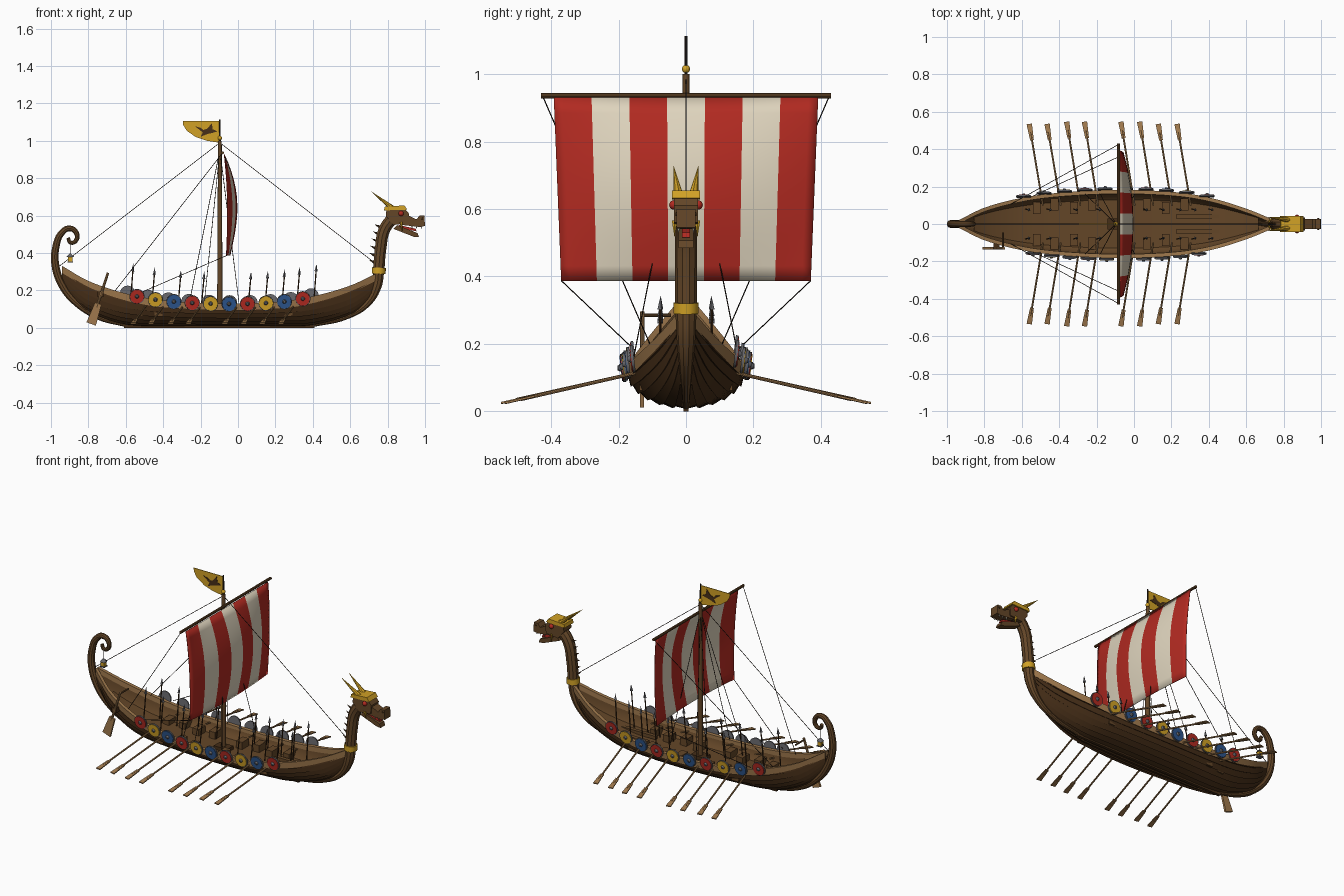
import bpy, bmesh, math
from mathutils import Vector

if "Cube" in bpy.data.objects:
    bpy.data.objects.remove(bpy.data.objects["Cube"], do_unlink=True)


def material(name, r, g, b):
    m = bpy.data.materials.new(name)
    m.use_nodes = True
    col = [(c / 255) ** 2.2 for c in (r, g, b)] + [1]
    m.diffuse_color = col
    m.node_tree.nodes["Principled BSDF"].inputs["Base Color"].default_value = col
    return m


DARK = material("dark_wood", 72, 50, 30)
WOOD = material("brown_wood", 100, 72, 44)
LIGHT = material("light_wood", 158, 120, 78)
GOLD = material("gold", 208, 160, 42)
RED = material("red", 176, 46, 38)
CREAM = material("cream", 222, 211, 188)
BLUE = material("blue", 48, 86, 140)
IRON = material("iron", 100, 100, 104)
ROPE = material("dark_rope", 44, 36, 30)


def finish(name, bm, *mats):
    bmesh.ops.recalc_face_normals(bm, faces=bm.faces)
    me = bpy.data.meshes.new(name)
    bm.to_mesh(me)
    bm.free()
    for m in mats:
        me.materials.append(m)
    ob = bpy.data.objects.new(name, me)
    bpy.context.collection.objects.link(ob)
    return ob


def loft(name, rings, mats, closed=True, rule=lambda j: 0):
    bm = bmesh.new()
    rows = [[bm.verts.new(p) for p in ring] for ring in rings]
    n = len(rows[0])
    for a, b in zip(rows, rows[1:]):
        for j in range(n if closed else n - 1):
            k = (j + 1) % n
            bm.faces.new((a[j], a[k], b[k], b[j])).material_index = rule(j)
    if closed:
        bm.faces.new(rows[0])
        bm.faces.new(rows[-1])
    return finish(name, bm, *mats)


def prism(name, profile, half, mat, y=0):
    # side profile in x and z, extruded across y
    return loft(name, [[(x, y + s * half, z) for x, z in profile] for s in (-1, 1)], [mat])


def rod(name, a, b, r1, r2, mat, sides=10):
    a, b = Vector(a), Vector(b)
    bm = bmesh.new()
    bmesh.ops.create_cone(bm, cap_ends=True, segments=sides, radius1=r1, radius2=r2, depth=(b - a).length)
    rot = (b - a).to_track_quat('Z', 'Y').to_matrix().to_4x4()
    bm.transform(rot)
    bmesh.ops.translate(bm, verts=bm.verts, vec=(a + b) / 2)
    return finish(name, bm, mat)


def box(name, c, size, mat):
    x, y, z = c
    w, d, h = (v / 2 for v in size)
    return prism(name, [(x - w, z - h), (x + w, z - h), (x + w, z + h), (x - w, z + h)], d, mat, y)


def ball(name, c, r, mat):
    bm = bmesh.new()
    bmesh.ops.create_uvsphere(bm, u_segments=12, v_segments=8, radius=r)
    bmesh.ops.translate(bm, verts=bm.verts, vec=c)
    return finish(name, bm, mat)


def tube(name, pts, mat):
    # smooth tapering tube through (x, z, radius) points
    cu = bpy.data.curves.new(name, 'CURVE')
    cu.dimensions, cu.bevel_depth, cu.bevel_resolution, cu.use_fill_caps = '3D', 1, 3, True
    sp = cu.splines.new('BEZIER')
    sp.resolution_u = 6
    sp.bezier_points.add(len(pts) - 1)
    for bp, (x, z, r) in zip(sp.bezier_points, pts):
        bp.co, bp.radius = (x, 0, z), r
        bp.handle_left_type = bp.handle_right_type = 'AUTO'
    cu.materials.append(mat)
    ob = bpy.data.objects.new(name, cu)
    bpy.context.collection.objects.link(ob)
    bpy.ops.object.select_all(action='DESELECT')
    bpy.context.view_layer.objects.active = ob
    ob.select_set(True)
    bpy.ops.object.convert(target='MESH')


def smooth_line(pts):
    def slope(i):
        a, b = pts[max(i - 1, 0)], pts[min(i + 1, len(pts) - 1)]
        return (b[1] - a[1]) / (b[0] - a[0])

    def f(x):
        i = max([k for k in range(len(pts) - 1) if pts[k][0] <= x] or [0])
        (x0, y0), (x1, y1) = pts[i], pts[i + 1]
        h = x1 - x0
        t = (x - x0) / h
        return ((1 + 2 * t) * (1 - t) ** 2 * y0 + t * (1 - t) ** 2 * h * slope(i)
                + t * t * (3 - 2 * t) * y1 + t * t * (t - 1) * h * slope(i + 1))
    return f


# Hull lines
sheer = smooth_line([(-.94, .325), (-.8, .245), (-.6, .178), (-.4, .142), (-.1, .125), (.2, .132), (.4, .163), (.6, .22), (.75, .29)])
beam = smooth_line([(-.94, .012), (-.8, .08), (-.6, .133), (-.4, .16), (-.1, .175), (.2, .165), (.4, .135), (.6, .075), (.75, .014)])
keel = smooth_line([(-.94, .23), (-.85, .13), (-.75, .068), (-.6, .022), (-.3, .015), (.2, .015), (.4, .02), (.6, .075), (.7, .15), (.75, .215)])
stations = [-.94 + 1.69 * i / 40 for i in range(41)]


def hull_point(x, s, out=0):
    b, k, h = beam(x), keel(x), sheer(x)
    a = s * math.pi / 2
    out *= min(1, b / .06)
    return Vector((x, (b + out) * math.sin(a), h - (h - k + out) * math.cos(a)))


# Overlapping planks outside, smooth skin inside
STRAKES, INNER = 7, 12
half = [p for j in range(STRAKES) for p in ((j / STRAKES, .007), ((j + 1) / STRAKES, 0))]
outer = [(-s, o) for s, o in reversed(half)] + half
section = outer + [(1 - 2 * i / INNER, -.011) for i in range(INNER + 1)]
loft("hull", [[hull_point(x, s, o) for s, o in section] for x in stations], [DARK, WOOD],
     rule=lambda j: 0 if j < len(outer) - 1 else 1)
loft("deck", [[hull_point(x, s, -.008) for s in (-.6, .6)] for x in stations[2:-2]], [WOOD], closed=False)
box("keel", (-.1, 0, .012), (1.02, .016, .024), DARK)

for s, side in ((-1, "right"), (1, "left")):
    rings = []
    for x in stations:
        y, z = beam(x), sheer(x)
        w = min(.014, y)
        rings.append([(x, s * (y + dy), z + dz) for dy, dz in ((-w, .006), (.007, .006), (.003, -.032), (-w, -.024))])
    loft(side + "_rail", rings, [LIGHT])

# Stem, neck and curled stern
tube("bow_neck", [(.4, .014, .01), (.58, .058, .013), (.69, .13, .02), (.74, .22, .028), (.752, .31, .032),
                  (.762, .42, .032), (.785, .53, .033), (.84, .6, .034)], WOOD)
tube("stern_curl", [(-.6, .014, .01), (-.75, .058, .014), (-.86, .13, .019), (-.935, .22, .022), (-.977, .34, .022),
                    (-.972, .44, .02), (-.945, .505, .018), (-.9, .532, .016), (-.863, .505, .014),
                    (-.868, .465, .012), (-.897, .457, .011), (-.908, .482, .01)], WOOD)
rod("neck_collar", (.752, 0, .29), (.754, 0, .322), .037, .037, GOLD, 16)
for i in range(6):
    z = .35 + .038 * i
    x = .722 + .2 * max(0, z - .4)
    rod("neck_spine", (x + .008, 0, z), (x - .022, 0, z + .014), .008, 0, DARK, 6)

# Dragon head
prism("skull", [(.79, .6), (.795, .645), (.89, .64), (.915, .61), (.91, .56), (.83, .55)], .036, WOOD)
prism("snout", [(.88, .615), (.955, .58), (.97, .6), (.996, .6), (1, .545), (.97, .54), (.88, .55)], .028, WOOD)
prism("lower_jaw", [(.85, .55), (.96, .507), (.968, .485), (.94, .487), (.83, .53)], .022, WOOD)
prism("tongue", [(.86, .55), (.95, .53), (.955, .516), (.86, .535)], .012, RED)
prism("brow_crest", [(.78, .628), (.785, .648), (.89, .655), (.905, .632)], .042, GOLD)
for s in (-1, 1):
    rod("horn", (.825, s * .022, .64), (.712, s * .037, .73), .015, 0, GOLD, 8)
    rod("fang", (.872, s * .034, .565), (.878, s * .034, .515), .009, 0, GOLD, 6)
    rod("nostril", (.985, s * .022, .585), (.985, s * .031, .585), .007, .005, DARK, 8)
    ball("eye", (.872, s * .036, .612), .014, RED)
    for x in (.93, .955, .98):
        rod("tooth", (x, s * .022, .545), (x, s * .022, .528), .005, 0, CREAM, 5)

# Mast, yard and striped sail
MX = -.097
rod("mast", (MX, 0, .03), (MX, 0, 1.0), .015, .01, WOOD, 12)
box("mast_step", (MX, 0, .07), (.09, .06, .03), DARK)
rod("flag_pole", (MX, 0, 1), (MX, 0, 1.113), .005, .004, ROPE, 8)
ball("mast_ball", (MX, 0, 1.015), .012, GOLD)
rod("yard", (-.083, -.43, .936), (-.083, .43, .936), .008, .008, WOOD)
rows = []
for i in range(13):
    v = i / 12
    w = .392 - .022 * v
    rows.append([(-.073 + .012 * v + math.sin(math.pi * v ** .9) * (.012 + .042 * (1 - u * u)) + .02 * v * (1 - u * u),
                  u * w, .93 - .544 * v) for u in (k / 14 - 1 for k in range(29))])
sail = loft("sail", rows, [RED, CREAM], closed=False, rule=lambda j: j // 4 % 2)
sail.modifiers.new("thickness", 'SOLIDIFY').thickness = .003

# Flag with a dark bird
prism("flag", [(-.295, 1.106), (MX, 1.106), (MX, .99), (-.165, 1.0), (-.225, 1.02), (-.275, 1.055), (-.293, 1.085)], .002, GOLD)
prism("flag_bird", [(-.23, 1.078), (-.2, 1.07), (-.185, 1.058), (-.165, 1.065), (-.14, 1.094), (-.135, 1.062),
                    (-.11, 1.05), (-.14, 1.042), (-.165, 1.036), (-.2, 1.022), (-.188, 1.045)], .004, DARK)


# Rigging
def rope(a, b):
    rod("rope", a, b, .0018, .0018, ROPE, 5)


rope((MX, 0, .99), (.725, 0, .352))
rope((MX, 0, .99), (-.955, 0, .33))
for s in (-1, 1):
    rope((-.083, s * .425, .935), (-.66, s * .105, .195))
    rope((-.058, s * .37, .388), (-.54, s * .15, .18))
    for x in (-.26, -.18, .005):
        rope((MX, 0, .95), (x, s * .16, .135))

# Shields: iron rim, painted face and boss
for s, start, step, order in ((-1, -.54, .0985, (RED, GOLD, BLUE)), (1, -.59, .109, (RED, BLUE, GOLD))):
    for i in range(10):
        x = start + step * i
        y, z = beam(x) + .008, sheer(x) + (.004 if s < 0 else .01)
        for name, a, b, r1, r2, m in (("shield_rim", 0, .008, .041, .041, IRON),
                                      ("shield_face", .001, .0105, .039, .037, order[i % 3]),
                                      ("shield_boss", .009, .02, .012, .006, IRON)):
            rod(name, (x, s * (y + a), z), (x, s * (y + b), z - .001), r1, r2, m, 18)

# Oars, rowing chests and spears
for s in (-1, 1):
    for i, x in enumerate((-.56, -.465, -.36, -.265, -.07, .03, .13, .23)):
        tip = Vector((x, s * (.535 + .012 * (i in (2, 3, 4, 5))), .025))
        grip = Vector((x + .073, s * .1, .125))
        rod("oar_shaft", grip, tip.lerp(grip, .1), .005, .005, LIGHT, 8)
        side = Vector((.013, s * .002, 0))
        up = Vector((0, 0, .003))
        loft("oar_blade", [[p - side * w - up, p + side * w - up, p + side * w + up, p - side * w + up]
                           for p, w in ((tip.lerp(grip, .2), .75), (tip, 1.1))], [LIGHT])
        box("rowing_chest", (x + .04, s * (.085 + .02 * (i % 2)), .085), (.042, .065, .045), WOOD)
    for x in (-.56, -.445, -.305, -.18, .07, .16, .25, .33, .42):
        top = sheer(x) + .175
        rod("spear_shaft", (x - .02, s * .08, .07), (x - .002, s * .076, top - .035), .0035, .0035, DARK, 6)
        rod("spear_head", (x - .003, s * .076, top - .04), (x, s * .075, top), .009, 0, IRON, 4)
    box("spare_plank", (.38, s * .04, .085), (.31, .022, .02), WOOD)

# Steering oar and tiller
rod("steering_shaft", (-.695, -.13, .295), (-.755, -.13, .11), .007, .007, LIGHT, 8)
prism("steering_blade", [(-.765, .135), (-.73, .125), (-.76, .012), (-.81, .03)], .006, LIGHT, -.13)
rod("tiller", (-.7, -.135, .285), (-.7, -.045, .285), .005, .005, WOOD, 8)
box("steering_mount", (-.735, -.115, .18), (.03, .04, .03), DARK)

# Hanging stern lantern
rope((-.897, 0, .45), (-.897, 0, .39))
box("lantern_glass", (-.897, 0, .367), (.024, .024, .026), GOLD)
rod("lantern_roof", (-.897, 0, .38), (-.897, 0, .397), .02, .004, IRON, 8)
box("lantern_base", (-.897, 0, .352), (.03, .03, .006), IRON)

# Smooth round parts, keeping hard edges crisp
bpy.ops.object.select_all(action='DESELECT')
for ob in bpy.context.collection.objects:
    if ob.type == 'MESH':
        ob.select_set(True)
        bpy.context.view_layer.objects.active = ob
bpy.ops.object.shade_smooth_by_angle(angle=math.radians(35))
